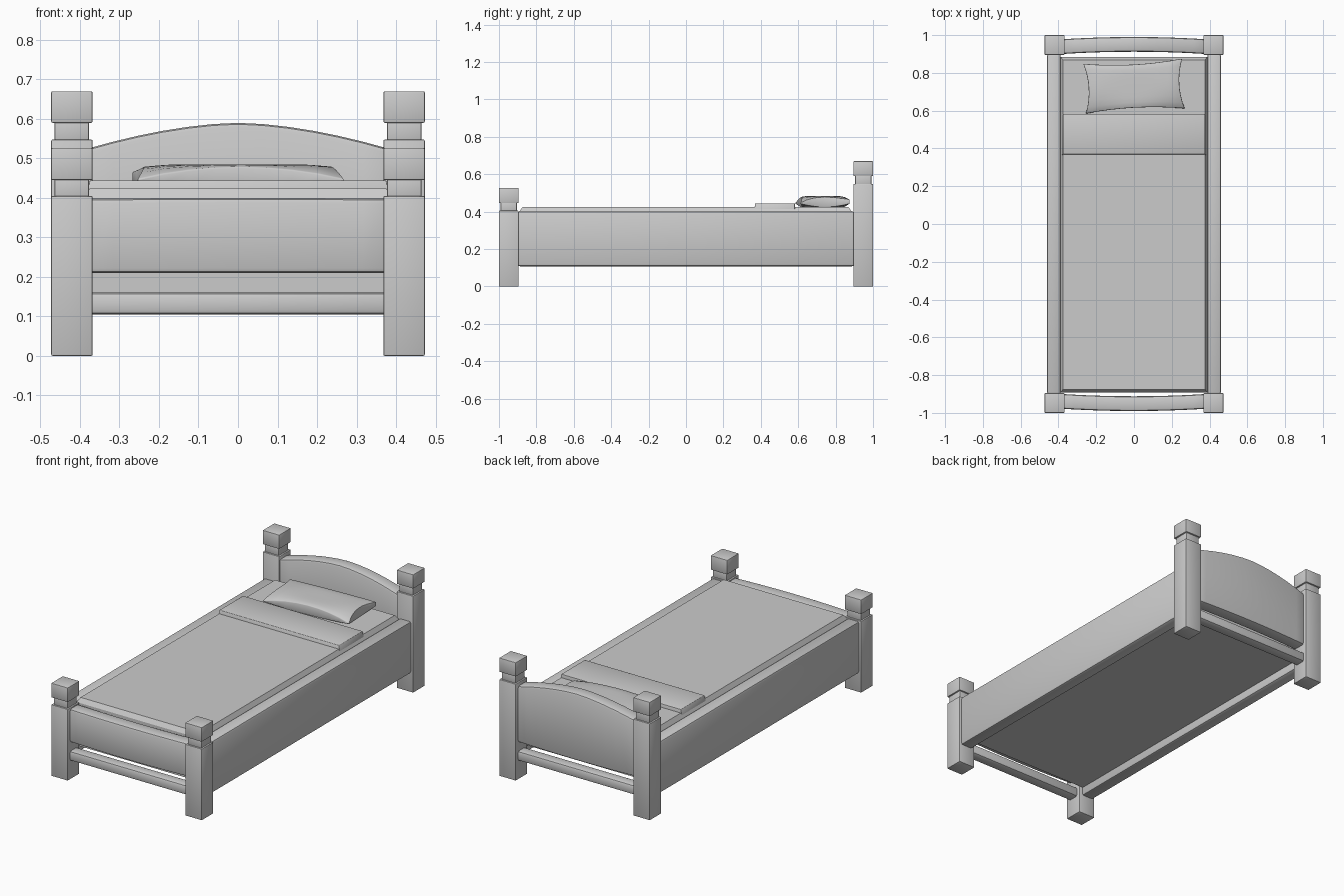
import bpy, bmesh, math
from mathutils import Matrix

cube = bpy.data.objects.get("Cube")
if cube:
    bpy.data.objects.remove(cube, do_unlink=True)

grey = bpy.data.materials.new("plain grey")
grey.use_nodes = True
colour = (0.6, 0.6, 0.6, 1)
grey.diffuse_color = colour
grey.node_tree.nodes["Principled BSDF"].inputs["Base Color"].default_value = colour


def finish(name, bm, bevel=0, segments=2):
    """Turn a bmesh into a named object with softened edges."""
    bmesh.ops.recalc_face_normals(bm, faces=bm.faces)
    mesh = bpy.data.meshes.new(name)
    bm.to_mesh(mesh)
    bm.free()
    mesh.materials.append(grey)
    obj = bpy.data.objects.new(name, mesh)
    bpy.context.collection.objects.link(obj)
    bpy.ops.object.select_all(action='DESELECT')
    obj.select_set(True)
    bpy.context.view_layer.objects.active = obj
    if bevel:
        mod = obj.modifiers.new("soft edges", 'BEVEL')
        mod.width = bevel
        mod.segments = segments
        mod.limit_method = 'ANGLE'
        mod.angle_limit = math.radians(40)
        bpy.ops.object.modifier_apply(modifier=mod.name)
    bpy.ops.object.shade_smooth_by_angle(angle=math.radians(40))
    return obj


def add_box(bm, x, y, z):
    """Add a box given its (low, high) range on each axis."""
    ranges = (x, y, z)
    centre = [(a + b) / 2 for a, b in ranges]
    size = [b - a for a, b in ranges]
    matrix = Matrix.Translation(centre) @ Matrix.Diagonal((*size, 1))
    return bmesh.ops.create_cube(bm, size=1, matrix=matrix)["verts"]


def box(name, x, y, z, bevel=0.006):
    bm = bmesh.new()
    add_box(bm, x, y, z)
    return finish(name, bm, bevel)


def end_panel(name, end, bottom, side_top, mid_top):
    """A panel between two posts, bowed outward, with an arched top."""
    bm = bmesh.new()
    half, steps = 0.38, 12
    rings = []
    for i in range(steps + 1):
        t = 2 * i / steps - 1
        bow = 0.012 * (1 - t * t)
        top = side_top + (mid_top - side_top) * (1 - abs(t) ** 1.7)
        inner, outer = end * (0.9 + bow), end * (0.978 + bow)
        corners = ((inner, bottom), (outer, bottom), (outer, top), (inner, top))
        rings.append([bm.verts.new((t * half, y, z)) for y, z in corners])
    for a, b in zip(rings, rings[1:]):
        for j in range(4):
            k = (j + 1) % 4
            bm.faces.new((a[j], a[k], b[k], b[j]))
    bm.faces.new(rings[0])
    bm.faces.new(rings[-1])
    return finish(name, bm, 0.012)


# Posts, each a shaft, a recessed neck and a block cap
for end, label, shaft, cap_low, cap_top in (
        (-1, "foot", 0.405, 0.445, 0.527), (1, "head", 0.548, 0.59, 0.67)):
    for side, hand in ((-1, "right"), (1, "left")):
        bm = bmesh.new()
        for low, high, inset in ((0, shaft, 0), (shaft - 0.01, cap_low + 0.01, 0.009),
                                 (cap_low, cap_top, 0)):
            add_box(bm, sorted((side * (0.368 + inset), side * (0.473 - inset))),
                    sorted((end * (0.895 + inset), end * (1 - inset))), (low, high))
        finish(f"{label}_post_{hand}", bm, 0.004)
    # Low stretcher between the posts
    box(f"{label}_stretcher", (-0.38, 0.38), sorted((end * 0.915, end * 0.98)),
        (0.105, 0.16), 0.012)

# Boards at both ends
end_panel("headboard", 1, 0.21, 0.525, 0.59)
end_panel("footboard", -1, 0.21, 0.398, 0.4)

# Side rails
for side, hand in ((-1, "right"), (1, "left")):
    box(f"side_rail_{hand}", sorted((side * 0.388, side * 0.461)),
        (-0.9, 0.9), (0.108, 0.402), 0.012)

# Mattress with a sloped rim around the top
bm = bmesh.new()
add_box(bm, (-0.389, 0.389), (-0.891, 0.885), (0.155, 0.4))
top = [f for f in bm.faces if f.normal.z > 0.9]
top = bmesh.ops.extrude_face_region(bm, geom=top)
for v in (g for g in top["geom"] if isinstance(g, bmesh.types.BMVert)):
    v.co.x *= 0.965
    v.co.y *= 0.982
    v.co.z = 0.424
bmesh.ops.delete(bm, geom=[f for f in bm.faces if f.normal.z > 0.9 and
                           f.calc_center_median().z < 0.41], context='FACES_ONLY')
finish("mattress", bm)

# Folded sheet
bm = bmesh.new()
for v in add_box(bm, (-0.386, 0.386), (0.37, 0.582), (0.39, 0.444)):
    if v.co.z > 0.42:
        v.co.x *= 0.972
    elif v.co.y < 0.4:
        v.co.y -= 0.008
finish("folded_sheet", bm, 0.002)

# Pillow with pinched sides and thin corners
bm = bmesh.new()
n = 8
layers = []
for layer in (0, 1):
    grid = []
    for i in range(n + 1):
        row = []
        for j in range(n + 1):
            u, v = 2 * i / n - 1, 2 * j / n - 1
            x = u * (0.262 - 0.022 * (1 - v * v))
            y = v * (0.132 - 0.018 * (1 - u * u))
            corner = (u * v) ** 2
            rim = max(abs(u), abs(v)) ** 6
            if layer:
                z = 0.485 - 0.006 * rim - 0.022 * corner * (1 - 0.4 * v)
            else:
                z = 0.424 + 0.018 * corner
            row.append(bm.verts.new((x, y, z)))
        grid.append(row)
    for i in range(n):
        for j in range(n):
            bm.faces.new((grid[i][j], grid[i + 1][j], grid[i + 1][j + 1], grid[i][j + 1]))
    layers.append(grid)
bottom, top = ([g[i][0] for i in range(n)] + [g[n][j] for j in range(n)] +
               [g[i][n] for i in range(n, 0, -1)] + [g[0][j] for j in range(n, 0, -1)]
               for g in layers)
for k in range(len(top)):
    m = (k + 1) % len(top)
    bm.faces.new((bottom[k], bottom[m], top[m], top[k]))
pillow = finish("pillow", bm, 0.004)
pillow.location = (0, 0.73, 0)
pillow.rotation_euler.z = math.radians(3)
